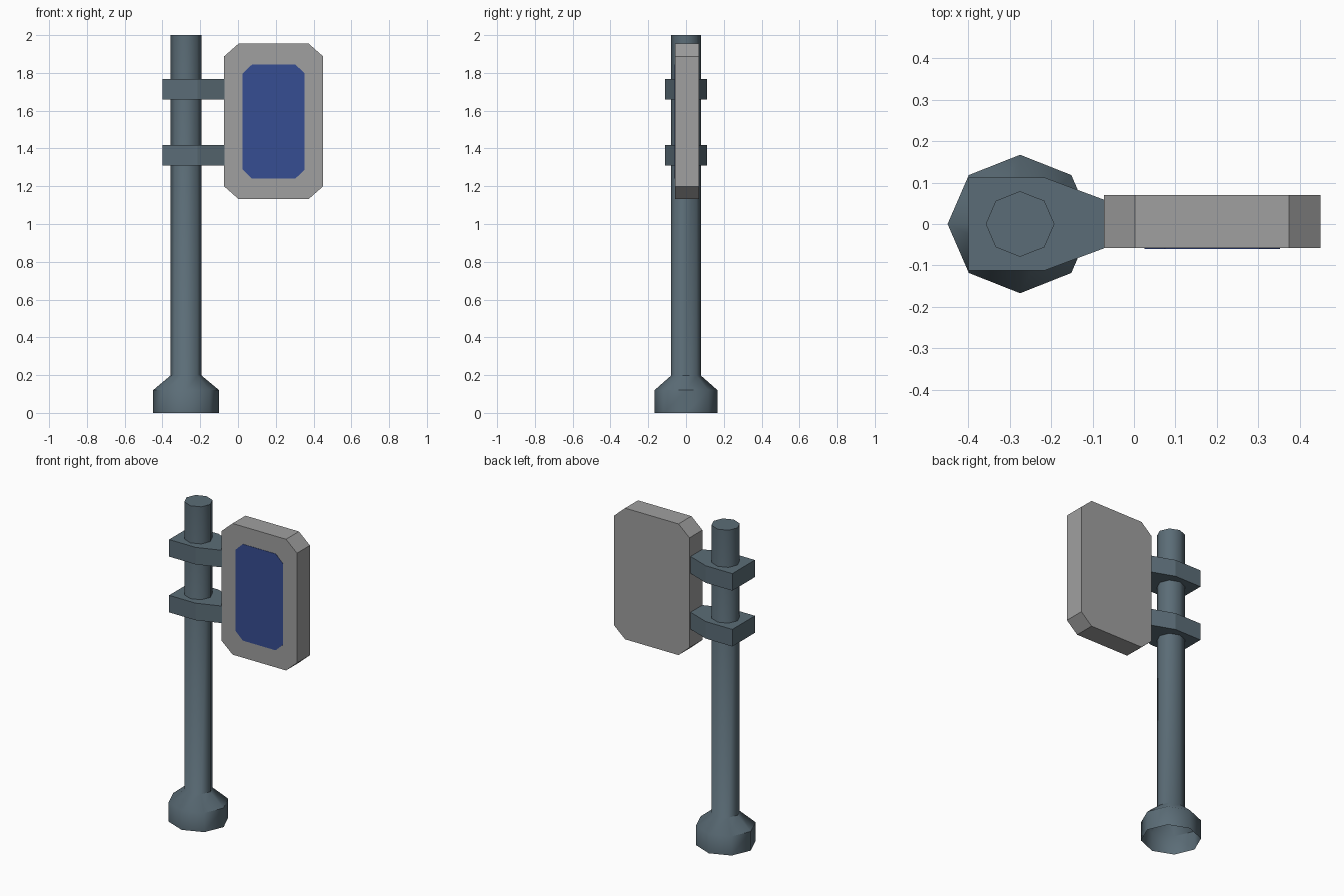
import bpy, bmesh
from math import cos, sin, pi, radians

cube = bpy.data.objects.get("Cube")
if cube:
    bpy.data.objects.remove(cube, do_unlink=True)


def material(name, rgb):
    m = bpy.data.materials.new(name)
    m.use_nodes = True
    m.diffuse_color = (*rgb, 1)
    m.node_tree.nodes["Principled BSDF"].inputs["Base Color"].default_value = (*rgb, 1)
    return m


SLATE = material("slate metal", (0.105, 0.152, 0.184))
GREY = material("grey frame", (0.35, 0.35, 0.35))
BLUE = material("blue panel", (0.037, 0.074, 0.29))


def finish(name, bm, mat):
    bmesh.ops.recalc_face_normals(bm, faces=bm.faces)
    mesh = bpy.data.meshes.new(name)
    bm.to_mesh(mesh)
    bm.free()
    mesh.materials.append(mat)
    obj = bpy.data.objects.new(name, mesh)
    bpy.context.collection.objects.link(obj)
    return obj


def prism(name, outline, offset, mat):
    """Extrude a closed outline of 3D points along offset."""
    bm = bmesh.new()
    face = bm.faces.new([bm.verts.new(p) for p in outline])
    ext = bmesh.ops.extrude_face_region(bm, geom=[face])
    moved = [v for v in ext["geom"] if isinstance(v, bmesh.types.BMVert)]
    bmesh.ops.translate(bm, verts=moved, vec=offset)
    return finish(name, bm, mat)


def cut_rectangle(x0, x1, z0, z1, cx, cz, y):
    """Upright rectangle with cut corners."""
    return [(x0 + cx, y, z0), (x1 - cx, y, z0), (x1, y, z0 + cz), (x1, y, z1 - cz),
            (x1 - cx, y, z1), (x0 + cx, y, z1), (x0, y, z1 - cz), (x0, y, z0 + cz)]


# Eight-sided post and flared foot, open underneath
POST_X, SIDES = -0.275, 8
bm = bmesh.new()
rings = []
for r, z in [(0.175, 0), (0.175, 0.12), (0.083, 0.197), (0.083, 2)]:
    rings.append([bm.verts.new((POST_X + r * cos(2 * pi * i / SIDES),
                                0.955 * r * sin(2 * pi * i / SIDES), z))
                  for i in range(SIDES)])
for low, high in zip(rings, rings[1:]):
    for i in range(SIDES):
        j = (i + 1) % SIDES
        bm.faces.new((low[i], low[j], high[j], high[i]))
bm.faces.new(rings[-1])
post = finish("post", bm, SLATE)
bpy.context.view_layer.objects.active = post
post.select_set(True)
bpy.ops.object.shade_smooth_by_angle(angle=radians(47))
post.select_set(False)

# Tapered clamps holding the sign
side = [(-0.4, 0.112), (-0.215, 0.112), (-0.06, 0.054)]
plan = side + [(x, -y) for x, y in reversed(side)]
for name, z in (("lower_clamp", 1.31), ("upper_clamp", 1.66)):
    prism(name, [(x, y, z) for x, y in plan], (0, 0, 0.107), SLATE)

# Sign box and its front panel
prism("sign_box", cut_rectangle(-0.073, 0.45, 1.132, 1.955, 0.076, 0.067, -0.058),
      (0, 0.128, 0), GREY)
prism("sign_panel", cut_rectangle(0.025, 0.353, 1.24, 1.845, 0.05, 0.048, -0.06),
      (0, 0.004, 0), BLUE)
